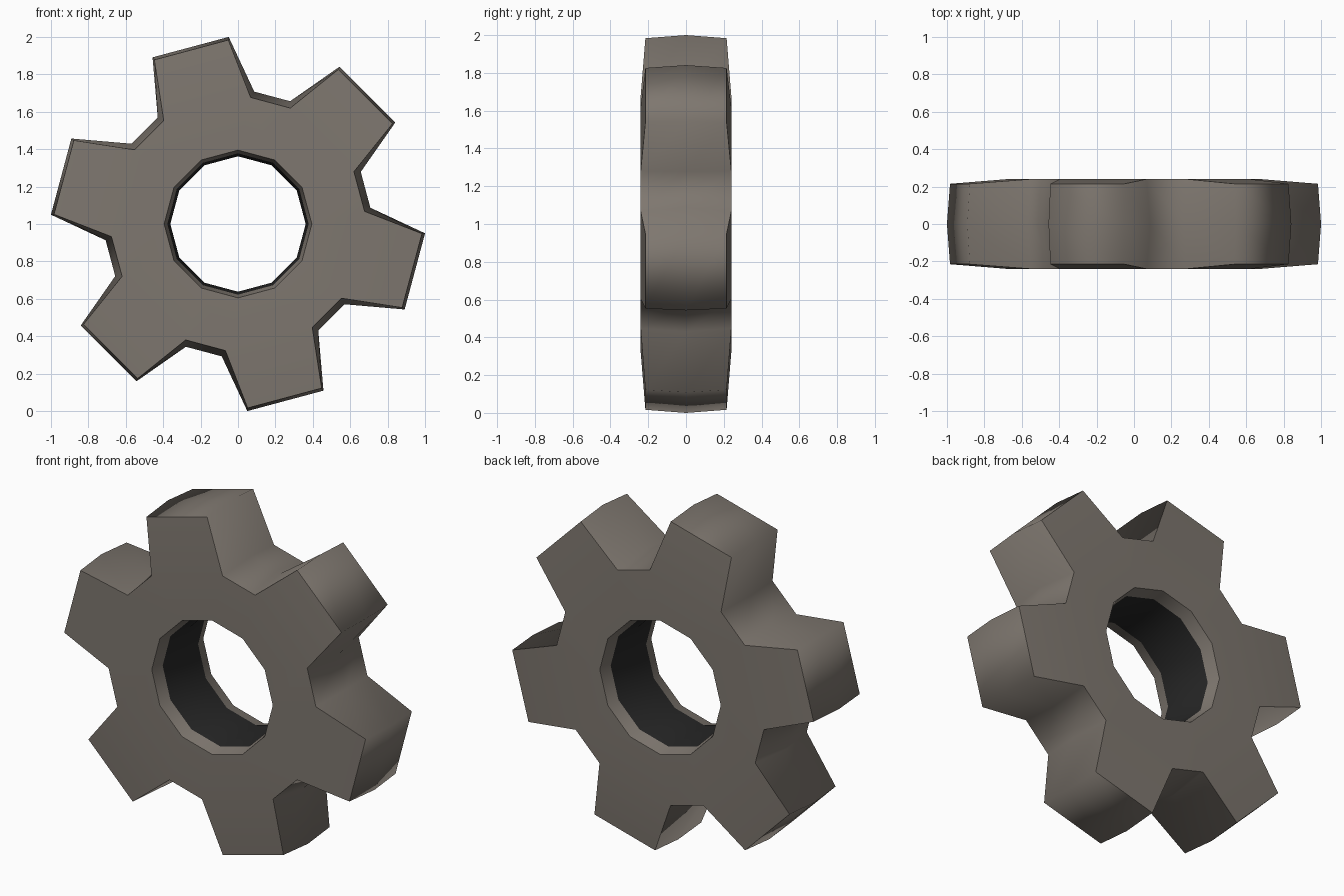
import bpy, bmesh, math
from mathutils import Vector

if "Cube" in bpy.data.objects:
    bpy.data.objects.remove(bpy.data.objects["Cube"])


def material(name, rgb):
    m = bpy.data.materials.new(name)
    m.diffuse_color = (*rgb, 1)
    m.use_nodes = True
    m.node_tree.nodes["Principled BSDF"].inputs["Base Color"].default_value = m.diffuse_color
    return m


def point(radius, degrees, y):
    a = math.radians(degrees)
    return Vector((radius * math.cos(a), y, 1 + radius * math.sin(a)))


bm = bmesh.new()


def outline(root_r, root_half, root_y, tip_r, tip_half, tip_y):
    """Six teeth: each has root, tip, tip, root points, counter-clockwise."""
    ring = []
    for k in range(6):
        c = 45 + 60 * k
        for r, off, y in ((root_r, -root_half, root_y), (tip_r, -tip_half, tip_y),
                          (tip_r, tip_half, tip_y), (root_r, root_half, root_y)):
            ring.append(bm.verts.new(point(r, c + off, y)))
    return ring


def hole_ring(r, y):
    # starts at 30 degrees so that it pairs with the tooth roots
    return [bm.verts.new(point(r, 30 + 30 * i, y)) for i in range(12)]


def bridge(a, b, mat=0):
    n = len(a)
    for i in range(n):
        j = (i + 1) % n
        f = bm.faces.new((a[i], a[j], b[j], b[i]))
        f.material_index = mat


# outer toothed surface, crowned in the middle
front = outline(0.68, 20.7, -0.24, 0.985, 12.0, -0.215)
middle = outline(0.713, 22.0, 0, 1.0013, 12.15, 0)
back = outline(0.68, 20.7, 0.24, 0.985, 12.0, 0.215)
bridge(front, middle)
bridge(middle, back)

# centre hole: chamfered lips with a dark bore between them
bore = [hole_ring(r, y) for r, y in ((0.395, -0.24), (0.376, -0.165), (0.362, 0),
                                     (0.376, 0.165), (0.395, 0.24))]
for i in range(4):
    bridge(bore[i], bore[i + 1], 1 if i in (1, 2) else 0)

# side plates: ring around the hole plus one panel per tooth
for ring, hole in ((front, bore[0]), (back, bore[4])):
    roots = [ring[4 * k + s] for k in range(6) for s in (0, 3)]
    bridge(hole, roots)
    for k in range(6):
        bm.faces.new(ring[4 * k:4 * k + 4])

bmesh.ops.recalc_face_normals(bm, faces=bm.faces)

# smooth shading, with crisp rims around the plates and hole lips
for f in bm.faces:
    f.smooth = True
for ring in (front, back, *bore[:2], *bore[3:]):
    for i in range(len(ring)):
        e = bm.edges.get((ring[i - 1], ring[i]))
        if e:
            e.smooth = False

mesh = bpy.data.meshes.new("gear_wheel")
bm.to_mesh(mesh)
bm.free()
mesh.materials.append(material("warm grey metal", (0.21, 0.185, 0.16)))
mesh.materials.append(material("dark bore", (0.02, 0.02, 0.02)))
gear = bpy.data.objects.new("gear_wheel", mesh)
bpy.context.collection.objects.link(gear)
